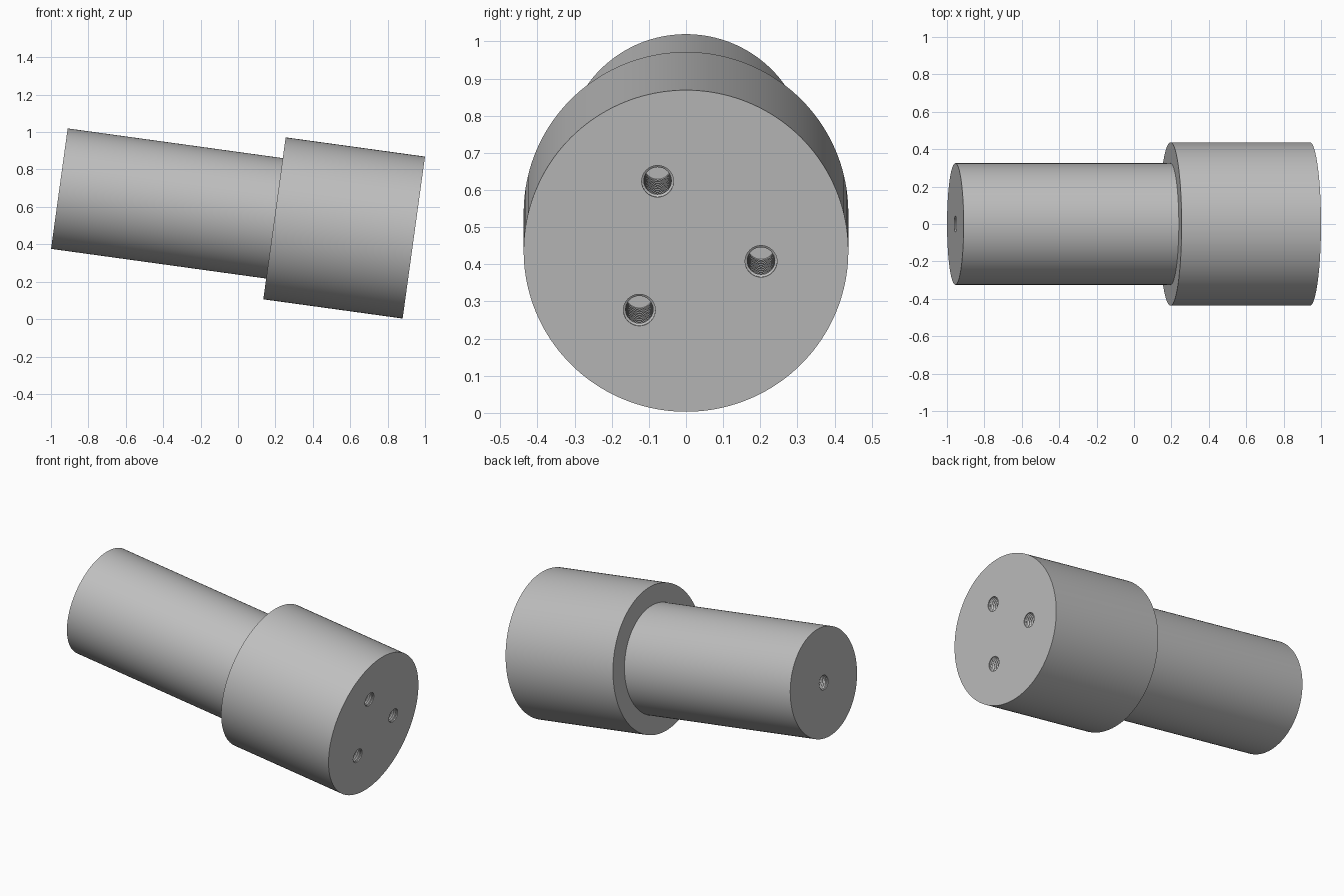
import bpy, bmesh, math
from mathutils import Matrix, Vector

if "Cube" in bpy.data.objects:
    bpy.data.objects.remove(bpy.data.objects["Cube"], do_unlink=True)

TILT = math.radians(7.86)
HEAD_R, HEAD_LEN = 0.437, 0.752
SHAFT_R, TOTAL_LEN = 0.325, 1.913
HOLE_MINOR, HOLE_MAJOR = 0.037, 0.043
HOLE_DEPTH, PITCH = 0.31, 0.0125

grey = bpy.data.materials.new("machined grey")
grey.use_nodes = True
COLOUR = (0.52, 0.52, 0.52, 1)
grey.diffuse_color = COLOUR
grey.node_tree.nodes["Principled BSDF"].inputs["Base Color"].default_value = COLOUR


def lathe(name, profile, steps):
    """Revolve (x, radius) points, with closed flat ends, about the x axis."""
    bm = bmesh.new()
    rings = []
    for x, r in profile:
        angles = [math.tau * i / steps for i in range(steps)]
        rings.append([bm.verts.new((x, r * math.cos(a), r * math.sin(a))) for a in angles])
    for a, b in zip(rings, rings[1:]):
        for i in range(steps):
            j = (i + 1) % steps
            bm.faces.new((a[i], a[j], b[j], b[i]))
    bm.faces.new(rings[0])
    bm.faces.new(rings[-1])
    bmesh.ops.recalc_face_normals(bm, faces=bm.faces)
    mesh = bpy.data.meshes.new(name)
    bm.to_mesh(mesh)
    bm.free()
    mesh.materials.append(grey)
    obj = bpy.data.objects.new(name, mesh)
    bpy.context.collection.objects.link(obj)
    return obj


# Stepped body: narrow shaft running into a wide head, head face at x = 0
body = lathe("stepped_shaft", [
    (-TOTAL_LEN, SHAFT_R), (-HEAD_LEN, SHAFT_R),
    (-HEAD_LEN, HEAD_R), (0, HEAD_R)], 160)

# Threaded bore profile: zigzag ridges, running slightly out of the face
thread = [(-HOLE_DEPTH, HOLE_MINOR)]
for i in range(1, round(HOLE_DEPTH / PITCH)):
    x = -HOLE_DEPTH + i * PITCH
    thread += [(x - PITCH / 2, HOLE_MAJOR), (x, HOLE_MINOR)]
thread += [(-PITCH / 2, HOLE_MAJOR), (0.02, HOLE_MAJOR)]

# Three bores on a circle in the head face, one at the centre of the shaft end
places = []
for degrees in (112, 232, 352):
    a = math.radians(degrees)
    places.append(Matrix.Translation((0, 0.204 * math.cos(a), 0.204 * math.sin(a))))
places.append(Matrix.Translation((-TOTAL_LEN, 0, 0)) @ Matrix.Rotation(math.pi, 4, "Z"))

cutters = []
for number, place in enumerate(places, 1):
    cutter = lathe(f"bore_cutter_{number}", thread, 32)
    cutter.data.transform(place)
    cutter.hide_render = True
    cutters.append(cutter)
    cut = body.modifiers.new(f"bore {number}", "BOOLEAN")
    cut.operation = "DIFFERENCE"
    cut.solver = "EXACT"
    cut.object = cutter

# Apply the cuts and remove the cutters
bpy.context.view_layer.objects.active = body
body.select_set(True)
for name in [m.name for m in body.modifiers]:
    bpy.ops.object.modifier_apply(modifier=name)
for cutter in cutters:
    bpy.data.objects.remove(cutter, do_unlink=True)

# Tip the whole part so the head hangs low
body.data.transform(Matrix.Translation(Vector((0.94, 0, 0.436))) @ Matrix.Rotation(TILT, 4, "Y"))
bpy.ops.object.select_all(action="DESELECT")
body.select_set(True)
bpy.ops.object.shade_smooth_by_angle(angle=math.radians(30))
